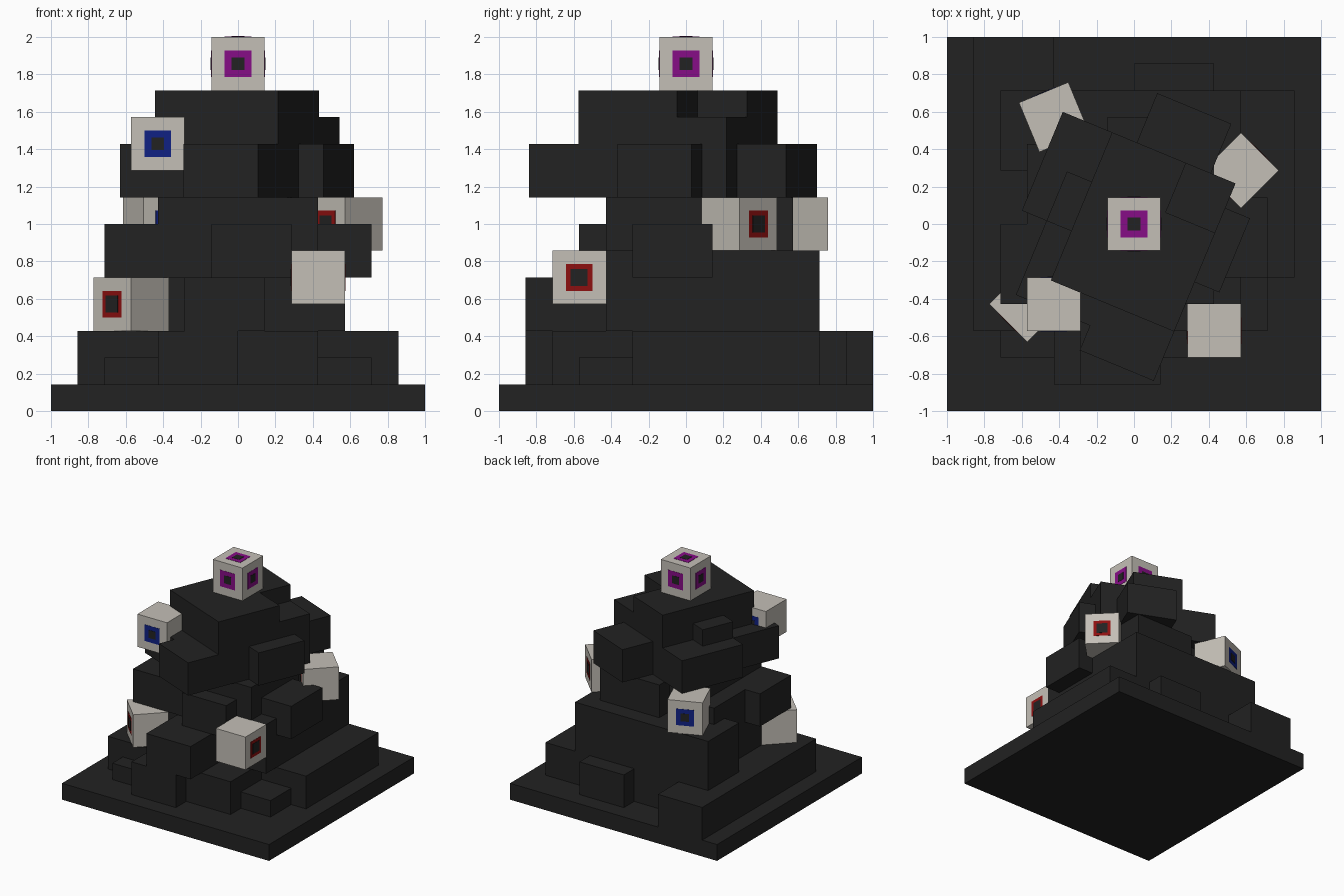
import bpy, bmesh, math
from mathutils import Matrix, Vector

if "Cube" in bpy.data.objects:
    bpy.data.objects.remove(bpy.data.objects["Cube"])

U = 1 / 7  # block module


def material(name, rgb):
    m = bpy.data.materials.new(name)
    m.diffuse_color = (*rgb, 1)
    m.use_nodes = True
    m.node_tree.nodes["Principled BSDF"].inputs["Base Color"].default_value = m.diffuse_color
    return m


DARK = material("charcoal", (0.016, 0.016, 0.016))
PALE = material("warm_white", (0.55, 0.52, 0.47))
RED = material("deep_red", (0.27, 0.005, 0.005))
BLUE = material("deep_blue", (0.005, 0.015, 0.23))
PURPLE = material("purple", (0.24, 0.004, 0.24))


def box(name, lo, hi, mat, frame=Matrix()):
    """Box between two corners, placed in the given frame."""
    lo, hi = Vector(lo), Vector(hi)
    bm = bmesh.new()
    bmesh.ops.create_cube(bm, size=1)
    for v in bm.verts:
        v.co = Vector([(a + b) / 2 + c * (b - a) for a, b, c in zip(lo, hi, v.co)])
    me = bpy.data.meshes.new(name)
    bm.to_mesh(me)
    bm.free()
    me.materials.append(mat)
    ob = bpy.data.objects.new(name, me)
    ob.matrix_world = frame
    bpy.context.collection.objects.link(ob)
    return ob


def blocks(name, rows, frame=Matrix()):
    """Rows of x0, x1, y0, y1, z0, z1 in block modules."""
    for x0, x1, y0, y1, z0, z1 in rows:
        box(name, Vector((x0, y0, z0)) * U, Vector((x1, y1, z1)) * U, DARK, frame)


# Square base slab
blocks("base", [(-7, 7, -7, 7, 0, 1)])

# Lower tier of stones
blocks("lower_stone", [
    (-6, -3, -4, 7, 1, 3), (0, 6, -2, 5, 1, 3), (0, 3, 4, 6, 1, 3),
    (-3, 0, -6, 5, 1, 3), (0, 3, -5, -2, 1, 3),
    (3, 5, -4, -2, 1, 2), (-5, -3, -5, -3, 1, 2),
])

# Middle tiers
blocks("middle_stone", [
    (-2, 1, -6, -2, 3, 5), (0, 4, -3, 5, 3, 6), (-5, 0, 2, 5, 3, 6),
    (-4, 0, -2, 2, 3, 5),
    (1, 5, -2, 1, 5, 7), (-1, 2, -4, 0, 5, 7), (-5, -1, -3, 0, 5, 7),
    (-4, 0, 0, 3, 5, 7), (-1, 3, 0, 4, 6, 8), (-3, 3, -3, 3, 6, 8),
])

# Twisted upper tiers
twist = Matrix.Translation((-0.017, -0.015, 0)) @ Matrix.Rotation(math.radians(-22.5), 4, 'Z')
blocks("twisted_stone", [
    (-3, 3, -3, 3, 8, 10), (-4, 0, -1, 3, 8, 10), (-3, 0, -4, 0, 8, 10),
    (0, 3, -5, 0, 8, 10), (-1, 2, 0, 5, 8, 10), (1, 4, -1, 2, 8, 10),
], twist)
blocks("upper_stone", [
    (-2, 3, -3, 1, 10, 12), (-2, 3, 1, 3, 10, 11), (-2, 1, 1, 3, 11, 12),
    (-3, -2, -1, 1, 10, 11),
], twist)


def eye_cube(name, centre, angle, mat, normals, pupil=0.034):
    """Pale cube with a coloured square and dark pupil on the chosen faces."""
    frame = Matrix.Translation(Vector(centre) * U) @ Matrix.Rotation(math.radians(angle), 4, 'Z')
    box(name, (-U,) * 3, (U,) * 3, PALE, frame)
    for n in normals:
        face = frame @ Vector(n).to_track_quat('Z', 'Y').to_matrix().to_4x4()
        for part, r, t, m in (("iris", U / 2, 0.002, mat), ("pupil", pupil, 0.004, DARK)):
            box(name + "_" + part, (-r, -r, U - 0.002), (r, r, U + t), m, face)


X, Y = [(1, 0, 0), (-1, 0, 0)], [(0, 1, 0), (0, -1, 0)]
eye_cube("top_cube", (0, 0, 13), 0, PURPLE, X + Y + [(0, 0, 1)])
eye_cube("front_left_high_cube", (-3, -3, 10), 0, BLUE, Y)
eye_cube("back_left_cube", (-3, 4, 7), 22.5, BLUE, Y)
eye_cube("front_right_cube", (3, -4, 5), 0, RED, X, 0.045)
eye_cube("back_right_cube", (4, 2, 7), 45, RED, X, 0.045)
eye_cube("front_left_low_cube", (-4, -3, 4), 45, RED, X, 0.045)
